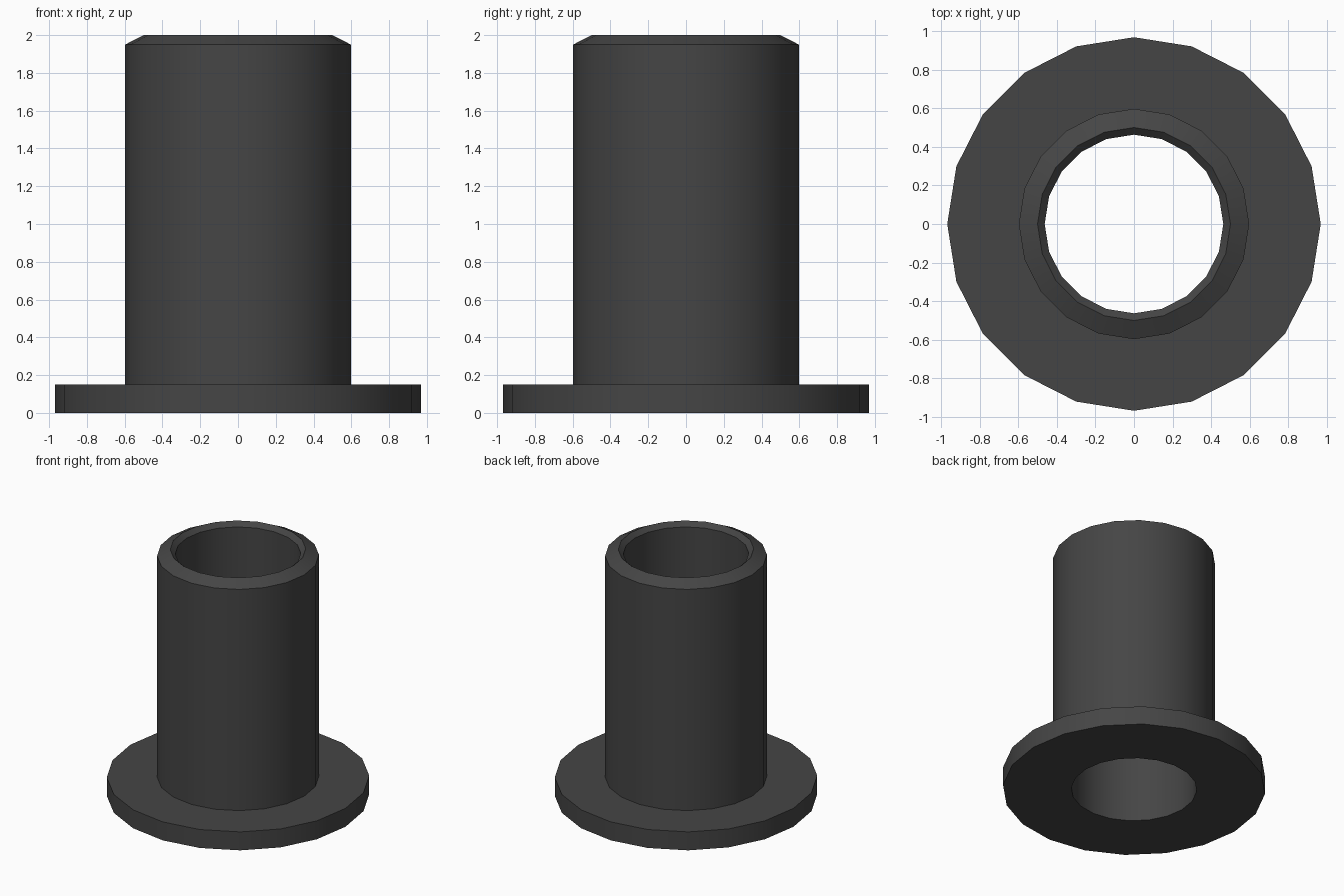
import bpy, bmesh, math

if "Cube" in bpy.data.objects:
    bpy.data.objects.remove(bpy.data.objects["Cube"])

SIDES = 20

# Cross-section (radius, height): flange, tube, chamfered rim, through bore
profile = [
    (0.463, 0.0), (0.968, 0.0), (0.968, 0.15), (0.597, 0.15),
    (0.597, 1.95), (0.5, 2.0), (0.463, 1.965),
]

# Revolve the closed cross-section into one watertight bushing
bm = bmesh.new()
rings = []
for r, z in profile:
    rings.append([bm.verts.new((r * math.cos(math.tau * i / SIDES),
                                r * math.sin(math.tau * i / SIDES), z))
                  for i in range(SIDES)])
for k, a in enumerate(rings):
    b = rings[(k + 1) % len(rings)]
    for i in range(SIDES):
        j = (i + 1) % SIDES
        bm.faces.new((a[i], a[j], b[j], b[i]))
bmesh.ops.recalc_face_normals(bm, faces=bm.faces)

mesh = bpy.data.meshes.new("flanged_bushing")
bm.to_mesh(mesh)
bm.free()
bushing = bpy.data.objects.new("flanged_bushing", mesh)
bpy.context.collection.objects.link(bushing)

# Smooth round walls, crisp rims
bpy.context.view_layer.objects.active = bushing
bushing.select_set(True)
bpy.ops.object.shade_smooth_by_angle(angle=math.radians(25))

# Dark grey plastic
mat = bpy.data.materials.new("dark_grey")
mat.diffuse_color = (0.06, 0.06, 0.06, 1)
mat.use_nodes = True
mat.node_tree.nodes["Principled BSDF"].inputs["Base Color"].default_value = mat.diffuse_color
mesh.materials.append(mat)
